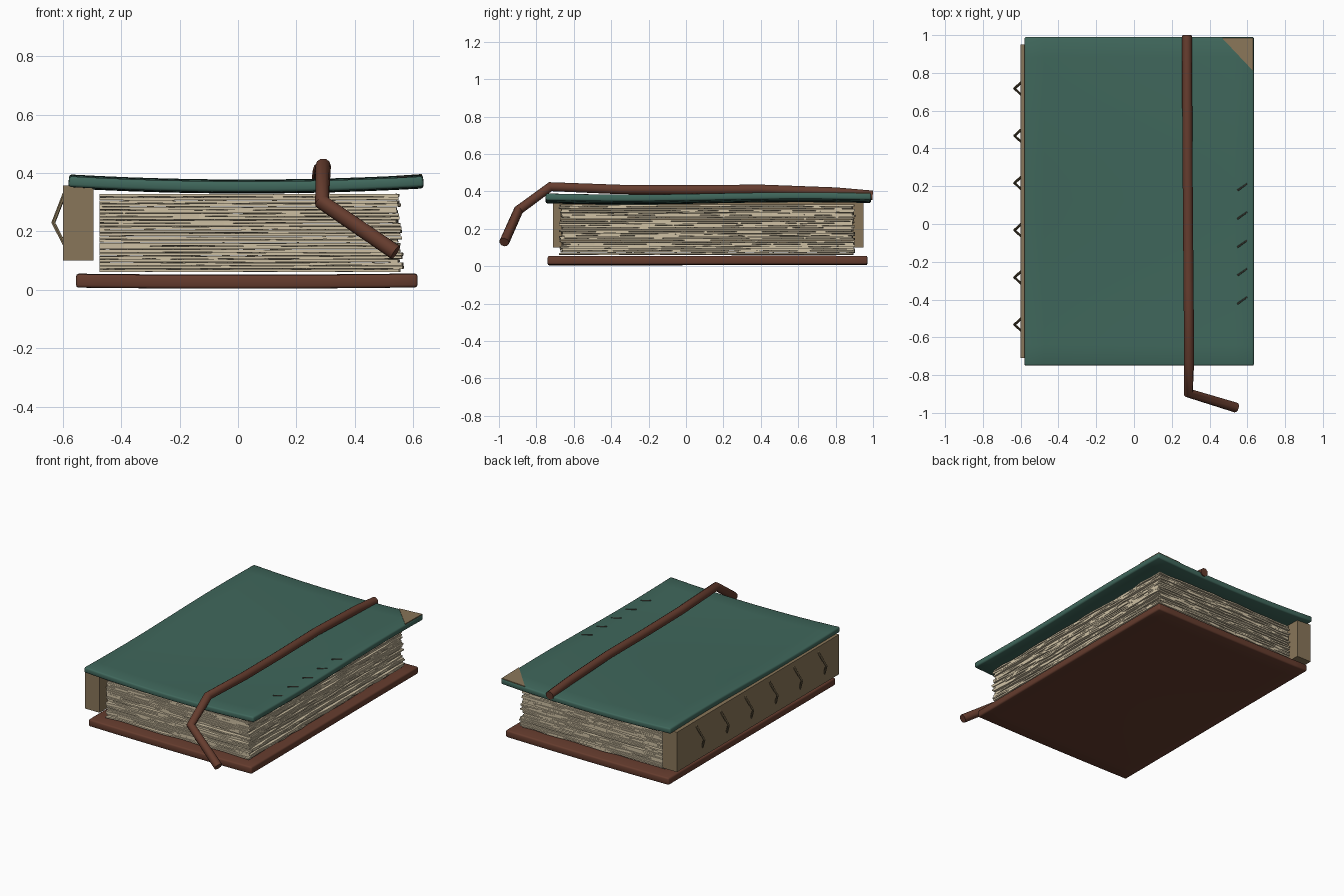
import bpy, bmesh, math, random

if "Cube" in bpy.data.objects:
    bpy.data.objects.remove(bpy.data.objects["Cube"])

random.seed(4)


def material(name, rgb):
    m = bpy.data.materials.new(name)
    m.diffuse_color = (*rgb, 1)
    m.use_nodes = True
    m.node_tree.nodes["Principled BSDF"].inputs["Base Color"].default_value = m.diffuse_color
    return m


GREEN = material("green_cloth", (0.05, 0.135, 0.105))
BROWN = material("brown_leather", (0.13, 0.045, 0.027))
TAN = material("tan_leather", (0.25, 0.18, 0.10))
PAPER = material("paper", (0.62, 0.53, 0.37))
CORD = material("cord", (0.20, 0.15, 0.08))
DARK = material("dark_stitch", (0.06, 0.06, 0.045))


def finish(bm, name, mat):
    bmesh.ops.recalc_face_normals(bm, faces=bm.faces)
    me = bpy.data.meshes.new(name)
    bm.to_mesh(me)
    bm.free()
    ob = bpy.data.objects.new(name, me)
    bpy.context.collection.objects.link(ob)
    me.materials.append(mat)
    return ob


def bevel(ob, width, segments=2):
    b = ob.modifiers.new("bevel", 'BEVEL')
    b.width, b.segments, b.limit_method = width, segments, 'ANGLE'
    b.angle_limit = math.radians(40)


def smooth(ob):
    bpy.ops.object.select_all(action='DESELECT')
    ob.select_set(True)
    bpy.context.view_layer.objects.active = ob
    bpy.ops.object.shade_smooth_by_angle(angle=math.radians(40))


def board(name, x0, x1, y0, y1, height, thick, mat):
    """Warped cover board whose mid surface follows height(x, y)."""
    bm = bmesh.new()
    bmesh.ops.create_grid(bm, x_segments=12, y_segments=16, size=0.5)
    for v in bm.verts:
        v.co.x = x0 + (v.co.x + 0.5) * (x1 - x0)
        v.co.y = y0 + (v.co.y + 0.5) * (y1 - y0)
        v.co.z = height(v.co.x, v.co.y)
    ob = finish(bm, name, mat)
    s = ob.modifiers.new("thickness", 'SOLIDIFY')
    s.thickness, s.offset = thick, 0
    bevel(ob, 0.009)
    smooth(ob)
    return ob


def tube(name, points, radius, mat, res=3):
    cu = bpy.data.curves.new(name, 'CURVE')
    cu.dimensions = '3D'
    cu.bevel_depth, cu.bevel_resolution, cu.use_fill_caps = radius, res, True
    sp = cu.splines.new('POLY')
    sp.points.add(len(points) - 1)
    for p, co in zip(sp.points, points):
        p.co = (*co, 1)
    cu.materials.append(mat)
    ob = bpy.data.objects.new(name, cu)
    bpy.context.collection.objects.link(ob)
    bpy.ops.object.select_all(action='DESELECT')
    ob.select_set(True)
    bpy.context.view_layer.objects.active = ob
    bpy.ops.object.convert(target='MESH')
    smooth(bpy.context.object)
    return bpy.context.object


def top_z(x, y):
    return 0.354 + 0.017 * ((x - 0.03) / 0.6) ** 2 + 0.006 * math.sin((y - 0.15) * 3.4)


def bottom_z(x, y):
    return 0.028 + 0.004 * (x / 0.6) ** 2 + 0.001 * math.sin(y * 3)


# covers
board("back_cover", -0.555, 0.615, -0.74, 0.97, bottom_z, 0.046, BROWN)
board("front_cover", -0.58, 0.635, -0.75, 0.99, top_z, 0.036, GREEN)

# ragged page block
bm = bmesh.new()
sheets = 24
for i in range(sheets):
    z = 0.066 + i * 0.0112
    right = 0.556 - 0.012 * i / sheets + random.uniform(-0.008, 0.008)
    front = -0.668 + random.uniform(-0.008, 0.008)
    back = 0.893 + random.uniform(-0.008, 0.008)
    g = bmesh.ops.create_grid(bm, x_segments=12, y_segments=18, size=0.5)
    verts = g["verts"]
    for v in verts:
        u, w = v.co.x + 0.5, v.co.y + 0.5
        v.co.x = -0.475 + u * (right + 0.475)
        v.co.y = front + w * (back - front)
        v.co.z = z + random.uniform(-0.001, 0.001)
        if u > 0.99:
            v.co.x += random.uniform(-0.006, 0.006)
        if w < 0.01 or w > 0.99:
            v.co.y += random.uniform(-0.006, 0.006)
pages = finish(bm, "pages", PAPER)
s = pages.modifiers.new("thickness", 'SOLIDIFY')
s.thickness, s.offset = 0.0092, 0

# spine block
bm = bmesh.new()
bmesh.ops.create_cube(bm, size=1)
for v in bm.verts:
    v.co.x = -0.5475 + v.co.x * 0.105
    v.co.y = 0.12 + v.co.y * 1.66
    v.co.z = 0.229 + v.co.z * 0.258
finish(bm, "spine", TAN)

# binding cords on the spine
for i in range(6):
    y = 0.717 - 0.25 * i
    tube(f"spine_cord_{i + 1}",
         [(-0.592, y + 0.037, 0.335), (-0.633, y, 0.23), (-0.592, y - 0.037, 0.15)],
         0.007, CORD, 1)

# corner patch, following the cover surface
bm = bmesh.new()
tri = [(0.465, 0.986), (0.631, 0.81), (0.631, 0.986)]
lo = [bm.verts.new((x, y, top_z(x, y) + 0.005)) for x, y in tri]
hi = [bm.verts.new((x, y, top_z(x, y) + 0.021)) for x, y in tri]
bm.faces.new(lo)
bm.faces.new(hi)
for a in range(3):
    b = (a + 1) % 3
    bm.faces.new((lo[a], lo[b], hi[b], hi[a]))
finish(bm, "corner_patch", TAN)

# slanted stitches near the fore edge
for i in range(5):
    y = 0.195 - 0.15 * i
    pts = [(0.573 + t * 0.026, y + t * 0.018,
            top_z(0.573, y) + 0.0165 + 0.001 * abs(t)) for t in (-1, 0, 1)]
    tube(f"cover_stitch_{i + 1}", pts, 0.005, DARK, 1)

# closing strap lying over the cover and hanging at the front
tube("strap",
     [(0.28, 0.998, 0.379), (0.281, 0.8, 0.396), (0.283, 0.4, 0.411),
      (0.286, 0.0, 0.408), (0.289, -0.35, 0.41), (0.292, -0.725, 0.425),
      (0.288, -0.895, 0.300), (0.54, -0.972, 0.128)],
     0.0265, BROWN)
